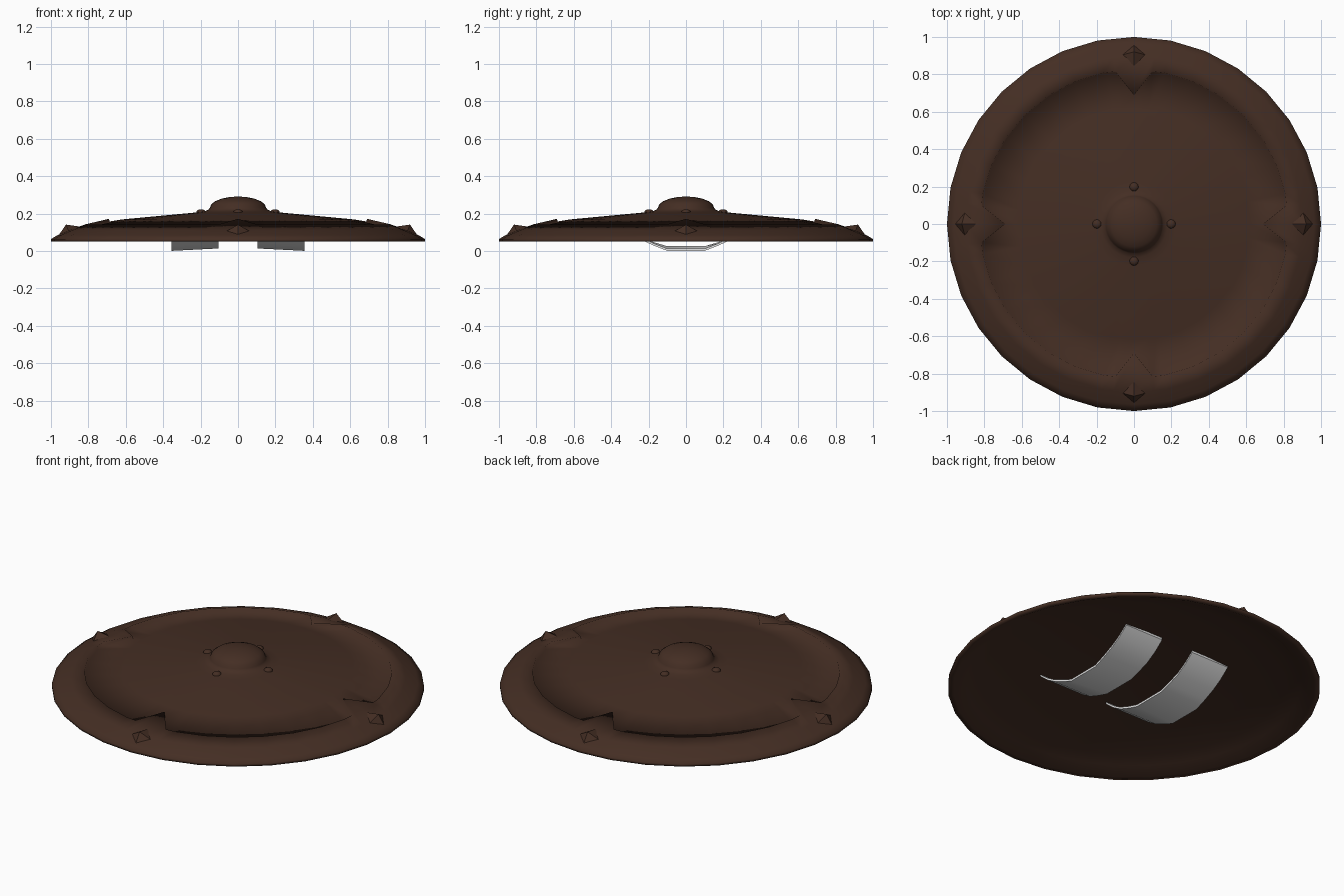
import bpy, bmesh, math
from mathutils import Matrix

if "Cube" in bpy.data.objects:
    bpy.data.objects.remove(bpy.data.objects["Cube"])

SIDES = 32
STEP = 2 * math.pi / SIDES


def material(name, rgb):
    m = bpy.data.materials.new(name)
    m.diffuse_color = (*rgb, 1)
    m.use_nodes = True
    m.node_tree.nodes["Principled BSDF"].inputs["Base Color"].default_value = m.diffuse_color
    return m


BROWN = material("dark brown", (0.058, 0.027, 0.017))
GREY = material("light grey", (0.8, 0.8, 0.8))


def finish(bm, name, mat, smooth=None):
    bmesh.ops.recalc_face_normals(bm, faces=bm.faces[:])
    me = bpy.data.meshes.new(name)
    bm.to_mesh(me)
    bm.free()
    ob = bpy.data.objects.new(name, me)
    bpy.context.collection.objects.link(ob)
    me.materials.append(mat)
    if smooth:
        bpy.ops.object.select_all(action='DESELECT')
        ob.select_set(True)
        bpy.context.view_layer.objects.active = ob
        bpy.ops.object.shade_smooth_by_angle(angle=math.radians(smooth))
    return ob


def bridge(bm, rings):
    for a, b in zip(rings, rings[1:]):
        n = len(a)
        for i in range(n):
            j = (i + 1) % n
            bm.faces.new((a[i], a[j], b[j], b[i]))


# Shield: hollow back, raised rim with four points reaching inward, domed
# face and central boss, all one softly shaded shell
V = math.radians(7)
angles = sorted([i * STEP for i in range(SIDES)] +
                [(q * math.pi / 2 + s * V) % (2 * math.pi)
                 for q in range(4) for s in (-1, 1)])
back = [(0.01, 0.18), (0.25, 0.172), (0.62, 0.141), (0.82, 0.104), (0.9, 0.083), (0.97, 0.051)]
dome = [(0.15 * math.cos(t), 0.232 + 0.059 * math.sin(t))
        for t in [math.radians(d) for d in (0, 18, 36, 54, 70, 84)]]
face = [(0.62, 0.169), (0.225, 0.206), (0.18, 0.212), (0.157, 0.222)] + dome
bm = bmesh.new()
columns = []
for a in angles:
    poly = math.cos(STEP / 2) / math.cos(a % STEP - STEP / 2)
    tip = abs(math.sin(2 * a)) < 1e-4
    r_in, z_in, drop = (0.69, 0.172, 0.014) if tip else (0.825, 0.143, 0.018)
    prof = back + [(1, 0.05), (1, 0.064), (0.965, 0.085), (0.9, 0.112),
                   (r_in, z_in), (r_in - 0.004, z_in - drop)] + face
    columns.append([bm.verts.new((r * poly * math.cos(a), r * poly * math.sin(a), z))
                    for r, z in prof])
rings = list(zip(*columns))
bridge(bm, rings)
bm.faces.new(rings[0])
bm.faces.new(rings[-1])
finish(bm, "shield", BROWN, 180)

# Rivets round the boss and pyramid studs on the rim
for q in range(4):
    turn = Matrix.Rotation(q * math.pi / 2, 4, 'Z')
    bm = bmesh.new()
    bmesh.ops.create_uvsphere(bm, u_segments=12, v_segments=8, radius=0.025)
    bm.transform(turn @ Matrix.Translation((0.198, 0, 0.206))
                 @ Matrix.Diagonal((1, 1, 0.7, 1)))
    finish(bm, f"rivet_{q + 1}", BROWN, 60)

    bm = bmesh.new()
    bmesh.ops.create_cone(bm, cap_ends=True, segments=4, radius1=0.064,
                          radius2=0, depth=0.04)
    bm.transform(turn @ Matrix.Translation((0.912, 0, 0.123))
                 @ Matrix.Rotation(math.radians(24), 4, 'Y'))
    finish(bm, f"stud_{q + 1}", BROWN)

# Curved arm straps in the hollow back, mirrored left and right
half = [(0.1, 0.001), (0.17, 0.028), (0.24, 0.06), (0.3, 0.096), (0.345, 0.132), (0.36, 0.146)]
path = [(-y, z) for y, z in reversed(half)] + half
for side, label in ((-1, "left"), (1, "right")):
    bm = bmesh.new()
    loops = []
    for y, z in path:
        lift = 0.013 * max(0, 0.055 - z) / 0.055
        sec = [(0.355, z), (0.105, z + lift), (0.105, z + lift + 0.012), (0.355, z + 0.012)]
        loops.append([bm.verts.new((side * x, y, h)) for x, h in sec])
    bridge(bm, loops)
    bm.faces.new(loops[0])
    bm.faces.new(loops[-1])
    finish(bm, f"strap_{label}", GREY, 40)
